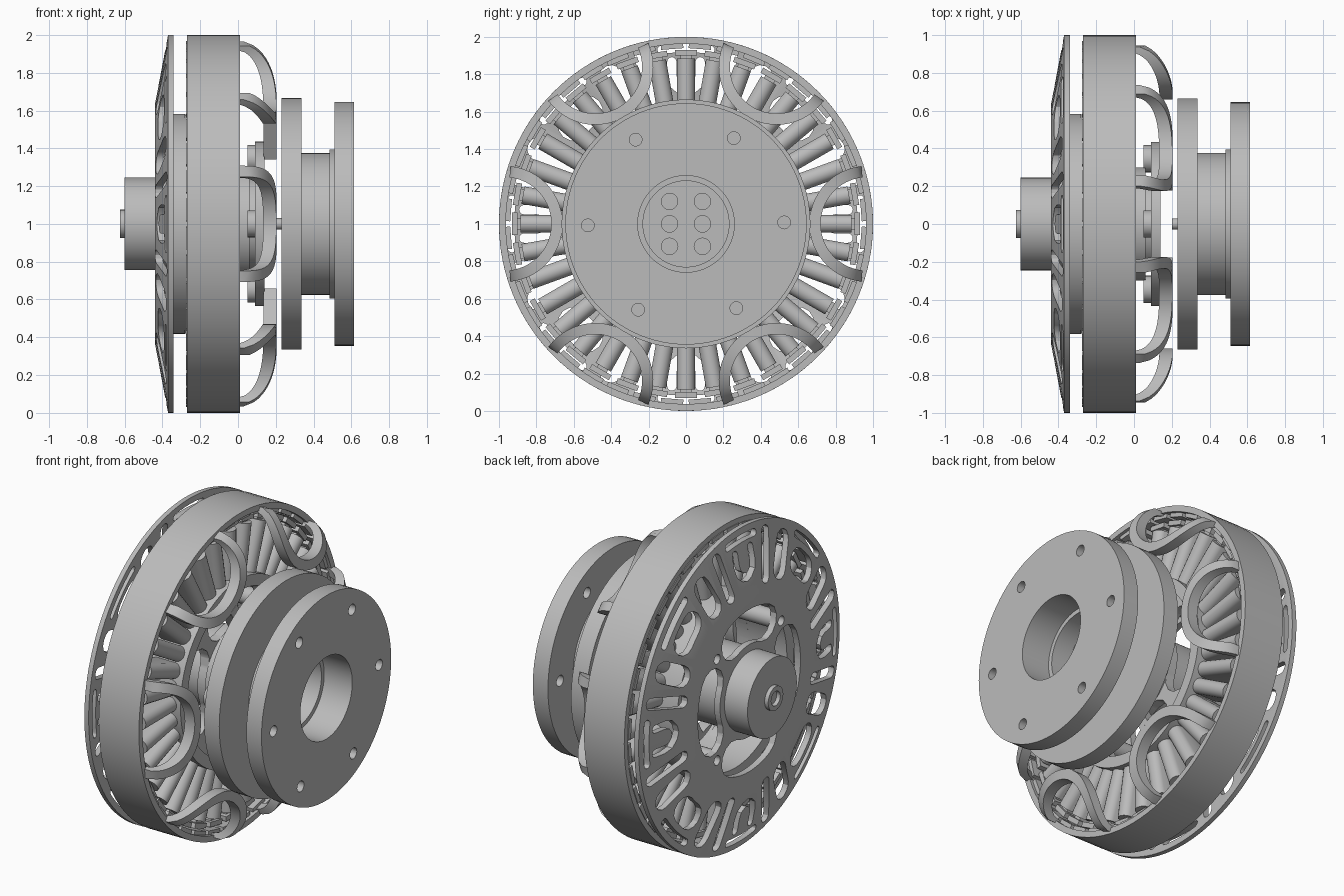
import bpy, bmesh, math
from math import cos, sin, pi, radians, hypot, sqrt

old = bpy.data.objects.get("Cube")
if old:
    bpy.data.objects.remove(old)

grey = bpy.data.materials.new("machined grey")
grey.use_nodes = True
tint = (0.5, 0.5, 0.5, 1)
grey.diffuse_color = tint
grey.node_tree.nodes["Principled BSDF"].inputs["Base Color"].default_value = tint


def at(x, r, a):
    """Point at height x along the axle, radius r, angle a."""
    return (x, r * cos(a), 1 + r * sin(a))


def finish(name, bm):
    bmesh.ops.recalc_face_normals(bm, faces=bm.faces)
    me = bpy.data.meshes.new(name)
    bm.to_mesh(me)
    bm.free()
    me.materials.append(grey)
    ob = bpy.data.objects.new(name, me)
    bpy.context.collection.objects.link(ob)
    return ob


def activate(ob):
    bpy.ops.object.select_all(action='DESELECT')
    ob.select_set(True)
    bpy.context.view_layer.objects.active = ob


def smooth(ob):
    activate(ob)
    bpy.ops.object.shade_smooth_by_angle(angle=radians(30))


def revolve(name, profile, steps=96):
    """Closed (x, r) profile turned about the axle."""
    bm = bmesh.new()
    vs = [bm.verts.new(at(x, r, 0)) for x, r in profile]
    edges = [bm.edges.new((vs[i - 1], vs[i])) for i in range(len(vs))
             if profile[i - 1][1] + profile[i][1] > 0]
    bmesh.ops.spin(bm, geom=vs + edges, cent=(0, 0, 1), axis=(1, 0, 0),
                   angle=2 * pi, steps=steps, use_merge=False)
    bmesh.ops.remove_doubles(bm, verts=bm.verts, dist=1e-5)
    return finish(name, bm)


def ring(name, x0, x1, r0, r1):
    return revolve(name, [(x0, r0), (x1, r0), (x1, r1), (x0, r1)])


def prism(bm, outline, x0, x1):
    """Extrude a (y, z) outline along the axle."""
    low = [bm.verts.new((x0, y, 1 + z)) for y, z in outline]
    top = [bm.verts.new((x1, y, 1 + z)) for y, z in outline]
    bm.faces.new(low)
    bm.faces.new(top)
    for i in range(len(low)):
        bm.faces.new((low[i - 1], low[i], top[i], top[i - 1]))


def disc(r, a, size, n=20):
    return [(r * cos(a) + size * cos(2 * pi * i / n),
             r * sin(a) + size * sin(2 * pi * i / n)) for i in range(n)]


def slot(path, half):
    """Round-ended outline around a path of (r, degrees) points."""
    pts = [(r * cos(radians(d)), r * sin(radians(d))) for r, d in path]
    left, right, n = [], [], len(pts)
    for i, (y, z) in enumerate(pts):
        p, q = pts[max(i - 1, 0)], pts[min(i + 1, n - 1)]
        h = math.atan2(q[1] - p[1], q[0] - p[0])
        left.append((y - half * sin(h), z + half * cos(h)))
        right.append((y + half * sin(h), z - half * cos(h)))
        if i == 0:
            start = [(y + half * cos(h + pi / 2 + k * pi / 6),
                      z + half * sin(h + pi / 2 + k * pi / 6)) for k in range(1, 6)]
        if i == n - 1:
            end = [(y + half * cos(h - pi / 2 + k * pi / 6),
                    z + half * sin(h - pi / 2 + k * pi / 6)) for k in range(1, 6)]
    return right + end + left[::-1] + start


def arc(r, mid, spread, n=11):
    return [(r, mid - spread + 2 * spread * i / (n - 1)) for i in range(n)]


def cut(ob, outlines, x0, x1):
    bm = bmesh.new()
    for o in outlines:
        prism(bm, o, x0, x1)
    tool = finish("cutter", bm)
    mod = ob.modifiers.new("cut", 'BOOLEAN')
    mod.operation, mod.solver, mod.object = 'DIFFERENCE', 'EXACT', tool
    activate(ob)
    bpy.ops.object.modifier_apply(modifier=mod.name)
    bpy.data.objects.remove(tool)


quarters = [0, 90, 180, 270]
sixths = [i * pi / 3 + 0.015 for i in range(6)]
kidneys = [slot(arc(0.4, q, 24), 0.11) for q in quarters]

# Conical cover with its pattern of windows
cover = revolve("vented_cover", [(-0.44, 0.1), (-0.44, 0.63), (-0.37, 1), (-0.34, 1),
                                 (-0.34, 0.965), (-0.4, 0.63), (-0.4, 0.1)], 128)
windows = list(kidneys)
for q in quarters:
    u_bend = [(0.87, q - 5), (0.8, q - 5.5), (0.75, q - 5), (0.72, q - 2.5),
              (0.71, q), (0.72, q + 2.5), (0.75, q + 5), (0.8, q + 5.5), (0.87, q + 5)]
    windows.append(slot(u_bend, 0.025))
    windows.append(slot(arc(0.94, q, 8), 0.022))
    windows.append(slot(arc(0.94, q + 45, 9), 0.022))
    windows.append(slot(arc(0.8, q + 45, 4), 0.08))
    for s in (-1, 1):
        windows.append(slot([(0.67, q + s * 15), (0.93, q + s * 15)], 0.036))
        windows.append(slot([(0.72, q + s * 27), (0.88, q + s * 27)], 0.065))
    windows.append(disc(0.45, radians(q + 45), 0.03))
cut(cover, windows, -0.6, -0.2)

# Axle hub, hollow end cap and stub shaft
hub = revolve("axle_hub", [(-0.6, 0), (-0.6, 0.245), (-0.02, 0.245), (-0.02, 0.3),
                           (0.06, 0.3), (0.06, 0.245), (0.1, 0.245), (0.1, 0)])
cap = ring("axle_end_ring", -0.625, -0.59, 0.045, 0.075)
shaft = revolve("stub_shaft", [(0.2, 0), (0.2, 0.03), (0.26, 0.03), (0.26, 0)], 24)

# Rotor rim, stator carrier and spider plate
rim = ring("rotor_rim", -0.27, 0.01, 0.963, 1)
back_ring = ring("cover_spacer", -0.345, -0.28, 0.51, 0.582)
carrier = ring("stator_ring", -0.285, 0.005, 0.51, 0.58)
spider = ring("spider_plate", 0.09, 0.14, 0.2, 0.435)
cut(spider, [slot(arc(0.33, q + 45, 20), 0.05) for q in quarters], 0, 0.3)
web = ring("stator_web", -0.08, -0.02, 0.2, 0.53)
cut(web, kidneys, -0.2, 0.1)

# Bolts joining the spider, and posts between the windows
bm = bmesh.new()
for q in quarters:
    prism(bm, disc(0.345, radians(q), 0.072), 0.05, 0.1)
bolts = finish("spider_bolts", bm)
bm = bmesh.new()
for q in quarters:
    prism(bm, disc(0.45, radians(q + 45), 0.055), -0.4, -0.02)
posts = finish("cover_posts", bm)

# Radial windings with flared tooth tips
coils, teeth = bmesh.new(), bmesh.new()


def radial_bar(bm, a, r0, r1, section):
    rows = []
    for r in (r0, r1):
        rows.append([bm.verts.new((x, r * cos(a) - t * sin(a), 1 + r * sin(a) + t * cos(a)))
                     for x, t in section])
        bm.faces.new(rows[-1])
    for i in range(len(section)):
        bm.faces.new((rows[0][i - 1], rows[0][i], rows[1][i], rows[1][i - 1]))


def box(x0, x1, t):
    return [(x0, -t), (x1, -t), (x1, t), (x0, t)]


oval = []
for i in range(18):
    c, s = cos(2 * pi * i / 18), sin(2 * pi * i / 18)
    oval.append((-0.13 + 0.048 * c + math.copysign(0.06, c), 0.048 * s))
for i in range(36):
    a = i * pi / 18
    radial_bar(coils, a, 0.57, 0.885, oval)
    radial_bar(teeth, a, 0.88, 0.905, box(-0.2, -0.06, 0.03))
    radial_bar(teeth, a, 0.9, 0.93, box(-0.22, -0.04, 0.06))
windings = finish("windings", coils)
tips = finish("tooth_tips", teeth)

# Magnets lining the rim
bm = bmesh.new()
for i in range(40):
    radial_bar(bm, (i + 0.5) * pi / 20, 0.938, 0.966, box(-0.275, -0.01, 0.06))
magnets = finish("magnets", bm)


# Six arched guards bulging out of the rim
def dome(r, depth, span):
    k = max(0, (r - 0.68) / span)
    return depth * sqrt(1 - k * k) if k < 1 else -0.02


bm = bmesh.new()
for a in [i * pi / 3 for i in range(6)]:
    rows = []
    for i in range(41):
        t = radians(84) * (i / 20 - 1)
        row = []
        for rho, depth, span in ((0.25, 0.205, 0.31), (0.31, 0.205, 0.31),
                                 (0.31, 0.135, 0.27), (0.25, 0.135, 0.27)):
            u, v = 0.97 - rho * cos(t), rho * sin(t)
            r = hypot(u, v)
            row.append(bm.verts.new(at(dome(r, depth, span), r, a + math.atan2(v, u))))
        rows.append(row)
    bm.faces.new(rows[0])
    bm.faces.new(rows[-1])
    for p, q in zip(rows, rows[1:]):
        for j in range(4):
            bm.faces.new((p[j - 1], p[j], q[j], q[j - 1]))
guards = finish("arched_guards", bm)

# Arms tying the upper and lower guards to the spider
bm = bmesh.new()
for d in (60, 120, 240, 300):
    radial_bar(bm, radians(d), 0.415, 0.67, box(0.135, 0.205, 0.035))
arms = finish("guard_arms", bm)

# Double mounting flange with stepped bore, through holes and blind rear holes
flange = revolve("mounting_flange", [
    (0.29, 0), (0.29, 0.23), (0.42, 0.23), (0.42, 0.258), (0.615, 0.258), (0.615, 0.645),
    (0.51, 0.645), (0.51, 0.395), (0.485, 0.395), (0.485, 0.375), (0.335, 0.375),
    (0.335, 0.665), (0.23, 0.665), (0.23, 0)])
cut(flange, [disc(0.525, a, 0.034) for a in sixths], 0.42, 0.7)
cut(flange, [disc(0.525, a, 0.055) for a in sixths], 0.1, 0.32)
cut(flange, [disc(hypot(y, z), math.atan2(z, y), 0.044)
             for y in (-0.088, 0.088) for z in (-0.12, 0, 0.12)], 0.25, 0.35)

for part in (cover, hub, cap, shaft, rim, back_ring, carrier, spider, web, bolts, posts,
             windings, tips, magnets, guards, arms, flange):
    smooth(part)
